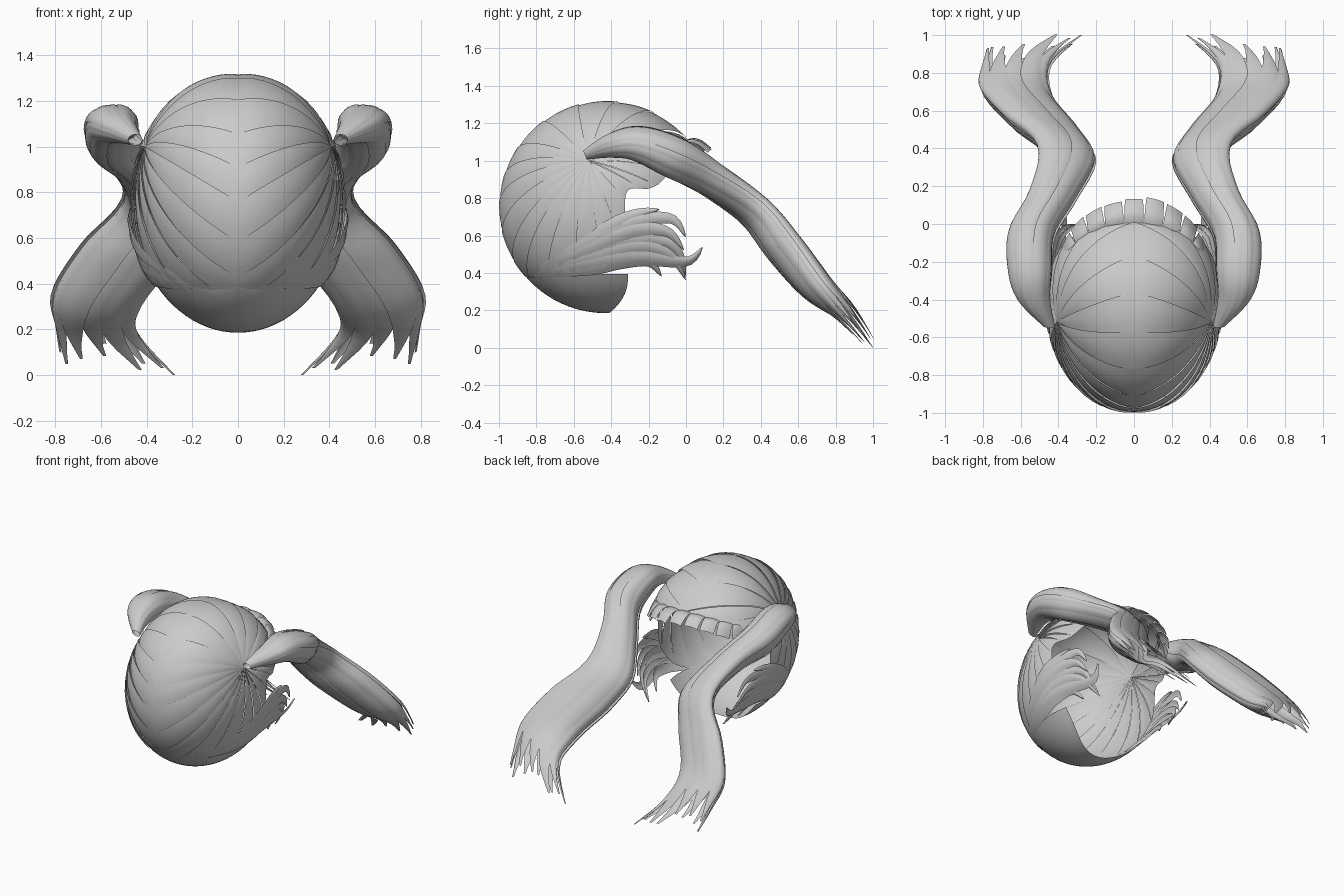
import bpy, bmesh, random
from math import sin, cos, pi, radians, sqrt, acos
from mathutils import Vector

if "Cube" in bpy.data.objects:
    bpy.data.objects.remove(bpy.data.objects["Cube"])

random.seed(4)
C = Vector((0, -0.43, 0.75))          # head centre
R = Vector((0.462, 0.565, 0.565))     # head radii


def add_grid(bm, fn, nu, nv):
    """Add one curved sheet sampled from fn(u, v)."""
    rows = [[bm.verts.new(fn(i / nu, j / nv)) for j in range(nv + 1)] for i in range(nu + 1)]
    for i in range(nu):
        for j in range(nv):
            bm.faces.new((rows[i][j], rows[i + 1][j], rows[i + 1][j + 1], rows[i][j + 1]))


def finish(name, bm, mirror=True):
    bmesh.ops.dissolve_degenerate(bm, edges=bm.edges, dist=1e-6)
    bmesh.ops.recalc_face_normals(bm, faces=bm.faces)
    me = bpy.data.meshes.new(name)
    bm.to_mesh(me)
    bm.free()
    for p in me.polygons:
        p.use_smooth = True
    ob = bpy.data.objects.new(name, me)
    bpy.context.collection.objects.link(ob)
    if mirror:
        m = ob.modifiers.new("mirror", 'MIRROR')
        m.use_mirror_merge = False
    return ob


def spline(pts, t):
    """Catmull-Rom through points of any dimension, t in 0..1."""
    n = len(pts) - 1
    i = min(int(t * n), n - 1)
    f = t * n - i
    a, b, c, d = (pts[max(0, min(n, k))] for k in (i - 1, i, i + 1, i + 2))
    return [0.5 * (2 * q + (r - p) * f + (2 * p - 5 * q + 4 * r - s) * f * f
                   + (3 * q - p - 3 * r + s) * f ** 3) for p, q, r, s in zip(a, b, c, d)]


def to_unit(p):
    d = Vector(p) - C
    return Vector((d.x / R.x, d.y / R.y, d.z / R.z)).normalized()


def on_head(d, lift=0.0):
    fuller = 1 + 0.25 * max(0, d.y + 0.1) * max(0, d.z)    # broader towards the forehead
    return C + Vector((d.x * R.x * fuller, d.y * R.y, d.z * R.z)) * (1 + lift)


# Cap: overlapping strands fanning from each tail root to the parting and hairline
hub = to_unit((0.46, -0.53, 1.03))
rim = [(0, 0, 1.10), (0, -0.2, 1.27), (0, -0.43, 1.32), (0, -0.68, 1.26), (0, -0.88, 1.1),
       (0, -0.98, 0.93), (0, -1.0, 0.75), (0, -0.95, 0.55), (0, -0.87, 0.39), (0.2, -0.8, 0.37),
       (0.31, -0.62, 0.38), (0.38, -0.45, 0.44), (0.42, -0.34, 0.6), (0.44, -0.32, 0.83),
       (0.41, -0.2, 0.85), (0.37, -0.12, 0.9), (0.25, -0.03, 1.04), (0, 0, 1.10)]
bm = bmesh.new()
N = 20
for k in range(N):
    def strand(u, v, k=k):
        t = min(1, (k + 1.06 * v) / N)
        p = spline(rim, t)
        if t <= 8 / 17:
            p[0] = 0
        d = hub.slerp(to_unit(p), max(u, 0.004))
        swell = max(0, sin(pi * min(1, u * 1.02))) ** 0.5
        return on_head(d, (0.017 * (1 - v) + 0.006 * sin(pi * v)) * swell + 0.006 * (1 - v) * u)
    add_grid(bm, strand, 14, 5)
finish("cap_strands", bm)

# Nape: smooth bowl closing the underside of the head, with a rounded front rim
bm = bmesh.new()


def nape(u, v):
    across = 2 * v - 1
    y = -0.875 + u * (0.565 - 0.10 * (1 - across ** 2) ** 3)
    r = sqrt(max(0, 1 - ((y - C.y) / R.y) ** 2))
    a = acos(min(1, 0.63 / r)) * across
    return Vector((R.x * r * sin(a), y, C.z - R.z * r * cos(a)))


add_grid(bm, nape, 14, 24)
finish("nape_hair", bm, mirror=False)

# Fringe: short flared locks along the front hairline
bm = bmesh.new()
for k in range(11):
    mid = radians(-80 + 16 * k)
    reach = random.uniform(0.88, 1.06)

    def lock(u, v, mid=mid, reach=reach):
        a = mid + radians(16.5 - 3 * u) * (v - 0.5)
        root = Vector((0.37 * sin(a), -0.24 + 0.23 * cos(a), 0.99 + 0.11 * cos(a)))
        tip = Vector((0.41 * sin(a), -0.25 + 0.39 * cos(a), 0.86 + 0.20 * cos(a)))
        p = root.lerp(tip, u * reach)
        p.z += 0.03 * sin(pi * u) + 0.008 * sin(pi * v)
        return p
    add_grid(bm, lock, 6, 4)
finish("fringe", bm, mirror=False)

# Side wisps: curled locks sweeping from the nape past the cheeks
wisps = [[(-0.78, 0.42), (-0.5, 0.58), (-0.36, 0.67), (-0.24, 0.72), (-0.14, 0.74)],
         [(-0.80, 0.41), (-0.5, 0.57), (-0.28, 0.67), (-0.08, 0.69), (0.0, 0.59)],
         [(-0.80, 0.41), (-0.5, 0.54), (-0.28, 0.63), (-0.1, 0.62), (-0.01, 0.52)],
         [(-0.81, 0.40), (-0.5, 0.51), (-0.25, 0.58), (-0.06, 0.54), (0.0, 0.38)],
         [(-0.81, 0.40), (-0.5, 0.48), (-0.25, 0.54), (-0.08, 0.49), (0.0, 0.36)],
         [(-0.81, 0.39), (-0.5, 0.45), (-0.25, 0.48), (0.0, 0.46), (0.09, 0.54)],
         [(-0.82, 0.39), (-0.55, 0.42), (-0.35, 0.46), (-0.2, 0.46), (-0.13, 0.38)]]
bm = bmesh.new()
for k, path in enumerate(wisps):
    def wisp(u, v, path=path, k=k):
        y, z = spline(path, u)
        y2, z2 = spline(path, min(1, u + 0.02))
        y1, z1 = spline(path, max(0, u - 0.02))
        n = Vector((z1 - z2, y2 - y1)).normalized()
        w = 0.046 * min(1, 0.3 + 2 * u) * max(0, 1 - u ** 3) * (2 * v - 1)
        y, z = y + n.x * w, z + n.y * w
        q = ((min(y, -0.3) - C.y) / R.y) ** 2 + ((z - C.z) / R.z) ** 2
        out = min(1, 2 * u)
        x = R.x * sqrt(max(0.02, 1 - q)) * (1.0 + 0.03 * out) + 0.006
        x += out * (0.01 * sin(pi * v) + 0.004 * (k % 3))
        return Vector((x - 0.13 * max(0, y + 0.3), y, z))
    add_grid(bm, wisp, 18, 4)
finish("side_wisps", bm)

# Twin tails: overlapping ribbons around a swept S-shaped body (y, x, z, half width, half depth, roll)
tail = [(-0.54, 0.45, 1.03, 0.03, 0.025, 0), (-0.40, 0.53, 1.08, 0.085, 0.065, 0),
        (-0.25, 0.55, 1.09, 0.115, 0.095, 0), (-0.05, 0.54, 1.01, 0.12, 0.11, 0.01),
        (0.15, 0.43, 0.89, 0.12, 0.09, 0.03), (0.37, 0.355, 0.725, 0.15, 0.08, 0.05),
        (0.52, 0.48, 0.54, 0.195, 0.09, 0.05), (0.69, 0.62, 0.335, 0.19, 0.085, 0.03),
        (0.85, 0.62, 0.19, 0.18, 0.06, 0), (1.0, 0.52, 0.0, 0.25, 0.03, 0)]
bm = bmesh.new()
S = 12
for k in range(S):
    mid = 2 * pi * k / S
    size = (0.94, 1.05, 0.99)[k % 3]
    end = 1.0 if k == S // 2 else random.uniform(0.92, 0.98)

    def ribbon(u, v, mid=mid, size=size, end=end):
        t = u * end
        y, x, z, w, h, roll = spline(tail, t)
        a, b = spline(tail, max(0, t - 0.02)), spline(tail, min(1, t + 0.02))
        n = Vector((a[2] - b[2], b[0] - a[0])).normalized()
        taper = 1 if u < 0.8 else max(0.1, 1 - ((u - 0.8) / 0.2) ** 2.2)
        ang = mid + (2 * v - 1) * 0.36 * taper
        s = 1 + (size - 1) * min(1, 3 * u) + 0.04 * sin(pi * v)
        off = h * s * sin(ang) + roll * cos(ang)
        return Vector((x + w * s * cos(ang), y + n.x * off, max(0, z + n.y * off)))
    add_grid(bm, ribbon, 40, 5)
finish("twin_tails", bm)
